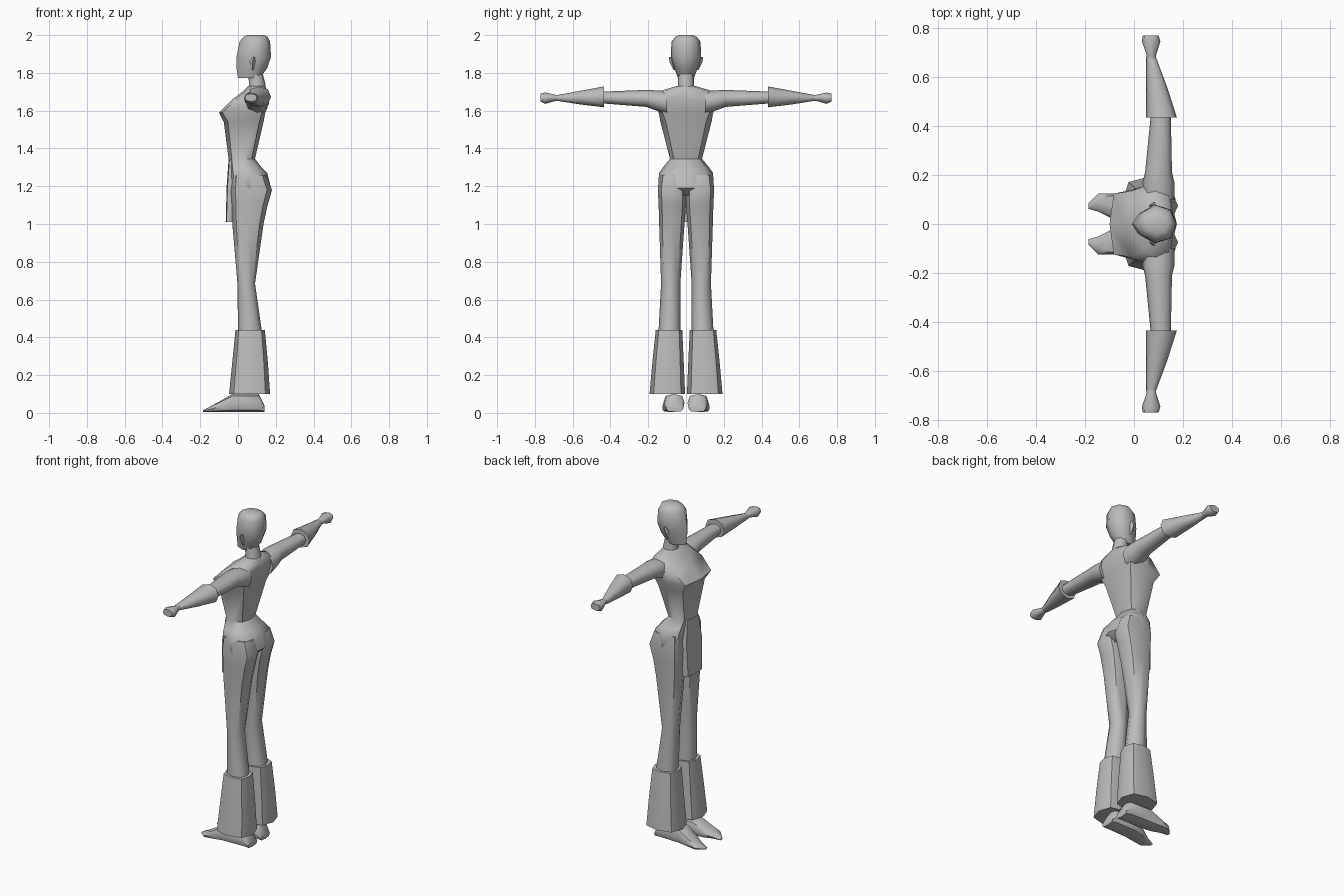
import bpy, bmesh, math

grey = bpy.data.materials.new("plain grey")
grey.diffuse_color = (0.5, 0.5, 0.5, 1)


def loft(name, axis, rings, n=8, mirror=False, angle=50):
    """Rings along an axis: (position, a0, a1, b0, b1, roundness, taper).
    Roundness 1 is an ellipse, less is boxier; taper narrows b towards a0."""
    bm = bmesh.new()
    loops = []
    for pos, a0, a1, b0, b1, p, taper in rings:
        loop = []
        for i in range(n):
            t = 2 * math.pi * i / n
            c, s = round(math.cos(t), 6), round(math.sin(t), 6)
            u = math.copysign(abs(c) ** p, c)
            v = math.copysign(abs(s) ** p, s) * (1 + taper * min(u, 0))
            a = (a0 + a1) / 2 + u * (a1 - a0) / 2
            b = (b0 + b1) / 2 + v * (b1 - b0) / 2
            co = {"z": (a, b, pos), "y": (a, pos, b), "x": (pos, a, b)}[axis]
            loop.append(bm.verts.new(co))
        loops.append(loop)
    for lo, hi in zip(loops, loops[1:]):
        for i in range(n):
            j = (i + 1) % n
            bm.faces.new((lo[i], lo[j], hi[j], hi[i]))
    bm.faces.new(loops[0][::-1])
    bm.faces.new(loops[-1])
    bmesh.ops.recalc_face_normals(bm, faces=bm.faces)
    me = bpy.data.meshes.new(name)
    bm.to_mesh(me)
    bm.free()
    me.materials.append(grey)
    ob = bpy.data.objects.new(name, me)
    bpy.context.collection.objects.link(ob)
    bpy.ops.object.select_all(action="DESELECT")
    ob.select_set(True)
    bpy.context.view_layer.objects.active = ob
    bpy.ops.object.shade_smooth_by_angle(angle=math.radians(angle))
    if mirror:
        m = ob.modifiers.new("mirror", "MIRROR")
        m.use_axis = (False, True, False)
    return ob


def sym(z, x0, x1, w, p=1.0, taper=0.0):
    """Ring centred on the body's middle plane."""
    return (z, x0, x1, -w, w, p, taper)


# Torso from pelvis to collar
loft("torso", "z", [
    sym(1.15, -.03, .13, .115, .8),
    sym(1.19, -.05, .175, .148, .8),
    sym(1.27, -.05, .155, .143, .8),
    sym(1.30, -.05, .125, .122, .8),
    sym(1.345, -.05, .09, .085, .8),
    sym(1.54, -.075, .135, .135, .7),
    sym(1.59, -.10, .145, .145, .45),
    sym(1.66, -.03, .165, .165, .6),
    sym(1.705, .03, .155, .135, .7),
    sym(1.73, .055, .145, .05),
])
loft("neck", "z", [sym(1.70, .045, .15, .05), sym(1.74, .06, .145, .042),
                   sym(1.80, .05, .13, .042)])

# Head, narrowing towards the face
loft("head", "z", [
    sym(1.772, 0, .115, .042, .8, .4),
    sym(1.825, -.008, .155, .062, .9, .45),
    sym(1.885, -.008, .175, .08, .9, .45),
    sym(1.965, .008, .17, .077, .9, .3),
    sym(1.99, .03, .158, .058, .9, .2),
    sym(2.0, .05, .14, .038, .9, .1),
])
loft("ear", "z", [
    (1.815, .074, .082, .058, .066, 1, 0),
    (1.86, .06, .092, .06, .088, 1, 0),
    (1.885, .08, .09, .07, .09, 1, 0),
], n=4, mirror=True)

# Front flap hanging from the waist
loft("front_flap", "z", [
    sym(1.01, -.065, .0, .075, .35),
    sym(1.20, -.06, .02, .085, .35),
    sym(1.34, -.05, .02, .06, .4),
])

# Legs, flared leg covers and feet
loft("leg", "z", [
    (.40, 0, .13, .03, .145, .9, 0),
    (.44, 0, .125, .03, .145, .9, 0),
    (.685, -.003, .09, .03, .132, .9, 0),
    (1.0, -.03, .135, .008, .142, .85, 0),
    (1.10, -.035, .157, .0, .145, .85, 0),
    (1.18, -.04, .18, .0, .149, .8, 0),
    (1.26, -.03, .15, .0, .138, .8, 0),
], mirror=True)
loft("leg_cover", "z", [
    (.10, -.047, .17, .005, .193, .75, 0),
    (.27, -.03, .158, .012, .178, .75, 0),
    (.44, -.013, .142, .02, .16, .75, 0),
], mirror=True)
loft("foot", "x", [
    (.14, .015, .105, .005, .04, .7, 0),
    (.11, .008, .115, .005, .10, .7, 0),
    (-.03, .008, .12, .005, .10, .7, 0),
    (-.09, .022, .125, .005, .065, .7, 0),
    (-.145, .05, .125, .005, .035, .7, 0),
    (-.185, .062, .085, .005, .014, .7, 0),
], mirror=True)

# Arms, flared cuffs and fists
loft("upper_arm", "y", [
    (.10, .04, .165, 1.58, 1.705, .9, 0),
    (.17, .035, .165, 1.605, 1.708, .9, 0),
    (.21, .045, .155, 1.62, 1.71, .9, 0),
    (.46, .07, .15, 1.64, 1.70, .9, 0),
], mirror=True)
loft("cuff", "y", [
    (.435, .05, .175, 1.618, 1.728, .9, 0),
    (.56, .05, .135, 1.633, 1.705, .9, 0),
    (.68, .05, .09, 1.652, 1.683, .9, 0),
], mirror=True)
loft("fist", "y", [
    (.66, .052, .09, 1.65, 1.684, .9, 0),
    (.69, .052, .09, 1.652, 1.684, .9, 0),
    (.745, .032, .108, 1.636, 1.696, .85, 0),
    (.77, .036, .10, 1.648, 1.69, .85, 0),
], mirror=True)
